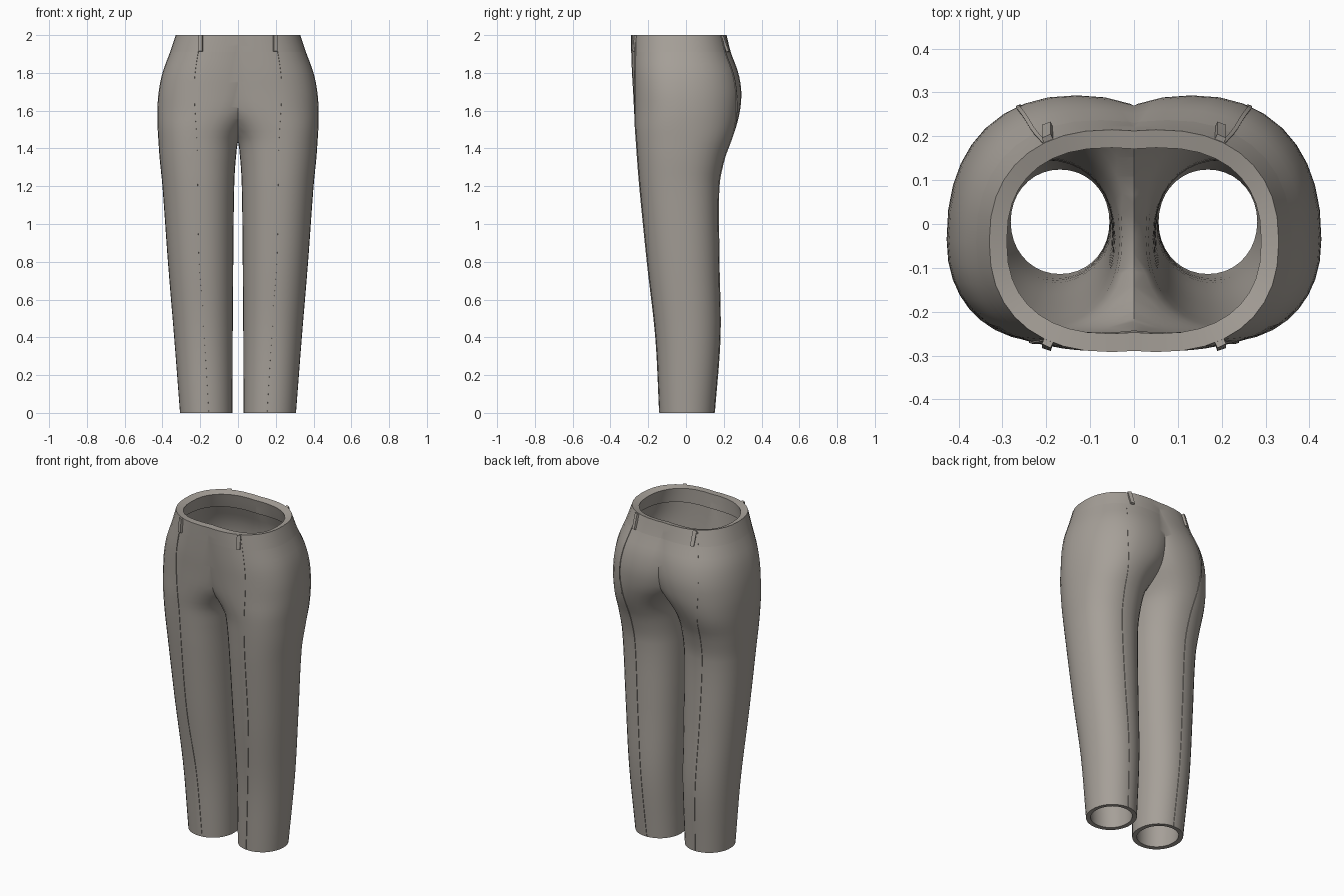
import bpy, bmesh, math

if "Cube" in bpy.data.objects:
    bpy.data.objects.remove(bpy.data.objects["Cube"], do_unlink=True)

fabric = bpy.data.materials.new("warm_grey_fabric")
fabric.use_nodes = True
colour = (0.38, 0.35, 0.315, 1)
fabric.diffuse_color = colour
fabric.node_tree.nodes["Principled BSDF"].inputs["Base Color"].default_value = colour

# Trouser half sections: height, outer x, inner x, front y, back y, widest y
SECTIONS = [
    (0.0, .307, .03, -.14, .15, .005),
    (0.4, .338, .028, -.16, .18, .01),
    (0.8, .371, .025, -.205, .175, -.01),
    (1.2, .400, .02, -.245, .175, -.03),
    (1.35, .415, .011, -.257, .205, -.03),
    (1.45, .422, -.005, -.264, .243, -.03),
    (1.52, .426, -.05, -.27, .267, -.035),
    (1.6, .427, -.12, -.275, .286, -.035),
    (1.7, .42, -.165, -.28, .293, -.04),
    (1.8, .40, -.19, -.286, .277, -.04),
    (1.91, .36, -.21, -.29, .237, -.04),
    (2.0, .33, -.23, -.292, .215, -.04),
]


def smooth_lookup(table, z):
    """Smooth interpolation through table rows keyed by height."""
    last = len(table) - 1
    i = max(j for j in range(last) if table[j][0] <= z + 1e-6)
    a, b = table[i], table[i + 1]
    before, after = table[max(i - 1, 0)], table[min(i + 2, last)]
    h = b[0] - a[0]
    t = (z - a[0]) / h
    row = []
    for c in range(1, len(a)):
        m0 = (b[c] - before[c]) / (b[0] - before[0]) * h
        m1 = (after[c] - a[c]) / (after[0] - a[0]) * h
        row.append(a[c] + t * m0 + t * t * (3 * (b[c] - a[c]) - 2 * m0 - m1)
                   + t ** 3 * (2 * (a[c] - b[c]) + m0 + m1))
    return row


def section(z):
    outer, inner, front, back, mid = smooth_lookup(SECTIONS, z)
    return (outer + inner) / 2, (outer - inner) / 2, front, back, mid, 2.05 + 0.13 * z


def ring(z, count=36):
    cx, rx, front, back, mid, n = section(z)
    points = []
    for k in range(count):
        a = math.tau * k / count
        c, s = math.cos(a), math.sin(a)
        depth = back - mid if s > 0 else mid - front
        points.append((cx + rx * math.copysign(abs(c) ** (2 / n), c),
                       mid + depth * math.copysign(abs(s) ** (2 / n), s), z))
    return points


def surface_y(x, z, side):
    """Depth of the cloth at x: side -1 is the front, 1 the back."""
    cx, rx, front, back, mid, n = section(z)
    edge = max(0, 1 - abs((x - cx) / rx) ** n) ** (1 / n)
    return mid + (back - mid if side > 0 else front - mid) * edge


def finish(name, bm, thickness, offset=-1, angle=40):
    mesh = bpy.data.meshes.new(name)
    bm.to_mesh(mesh)
    bm.free()
    mesh.materials.append(fabric)
    ob = bpy.data.objects.new(name, mesh)
    bpy.context.collection.objects.link(ob)
    mirror = ob.modifiers.new("mirror", 'MIRROR')
    mirror.merge_threshold = 0.002
    shell = ob.modifiers.new("cloth_thickness", 'SOLIDIFY')
    shell.thickness, shell.offset = thickness, offset
    bpy.ops.object.select_all(action='DESELECT')
    bpy.context.view_layer.objects.active = ob
    ob.select_set(True)
    for mod in ("mirror", "cloth_thickness"):
        bpy.ops.object.modifier_apply(modifier=mod)
    bpy.ops.object.shade_smooth_by_angle(angle=math.radians(angle))
    return ob


def loft(bm, rows, closed):
    rows = [[bm.verts.new(p) for p in row] for row in rows]
    for a, b in zip(rows, rows[1:]):
        count = len(a)
        for k in range(count if closed else count - 1):
            j = (k + 1) % count
            bm.faces.new((a[k], a[j], b[j], b[k]))


def tube(name, heights, thickness):
    """Half tube trimmed at the centre line, then mirrored."""
    bm = bmesh.new()
    loft(bm, [ring(z) for z in heights], True)
    bmesh.ops.bisect_plane(bm, geom=bm.verts[:] + bm.edges[:] + bm.faces[:], dist=0.0005,
                           plane_co=(0, 0, 0), plane_no=(1, 0, 0), clear_inner=True)
    for v in bm.verts:
        if v.co.x < 0.001:
            v.co.x = 0
    finish(name, bm, thickness)


def steps(low, high, count):
    return [low + (high - low) * i / count for i in range(count + 1)]


# Legs and seat, then waistband
BAND = 1.91
tube("legs_and_seat", steps(0, 1.2, 15) + steps(1.2, BAND, 22)[1:], 0.026)
tube("waistband", steps(BAND, 2, 3), 0.042)

# Long seams down the front and back of each leg: height, x
SEAMS = {
    "front_seams": (-1, [(0, .15), (.4, .175), (.8, .21), (1.4, .22), (1.75, .235), (2, .2)]),
    "back_seams": (1, [(0, .165), (.4, .185), (.8, .21), (1.4, .24), (1.7, .265), (2, .205)]),
}


def strip(name, side, path, heights, width, lift, thickness):
    bm = bmesh.new()
    rows = []
    for z in heights:
        x = smooth_lookup(path, z)[0]
        rows.append([(x + d, surface_y(x + d, z, side) + side * lift, z)
                     for d in (-side * -width, -side * width)])
    loft(bm, rows, False)
    finish(name, bm, thickness, angle=30)


for name, (side, path) in SEAMS.items():
    strip(name, side, path, steps(0.002, 1.998, 50), 0.004, 0.003, 0.006)

# Belt loops on the waistband
for name, side in (("front_belt_loops", -1), ("back_belt_loops", 1)):
    strip(name, side, [(0, .2), (2, .2)], steps(1.915, 2, 3), 0.01, 0.014, 0.016)
